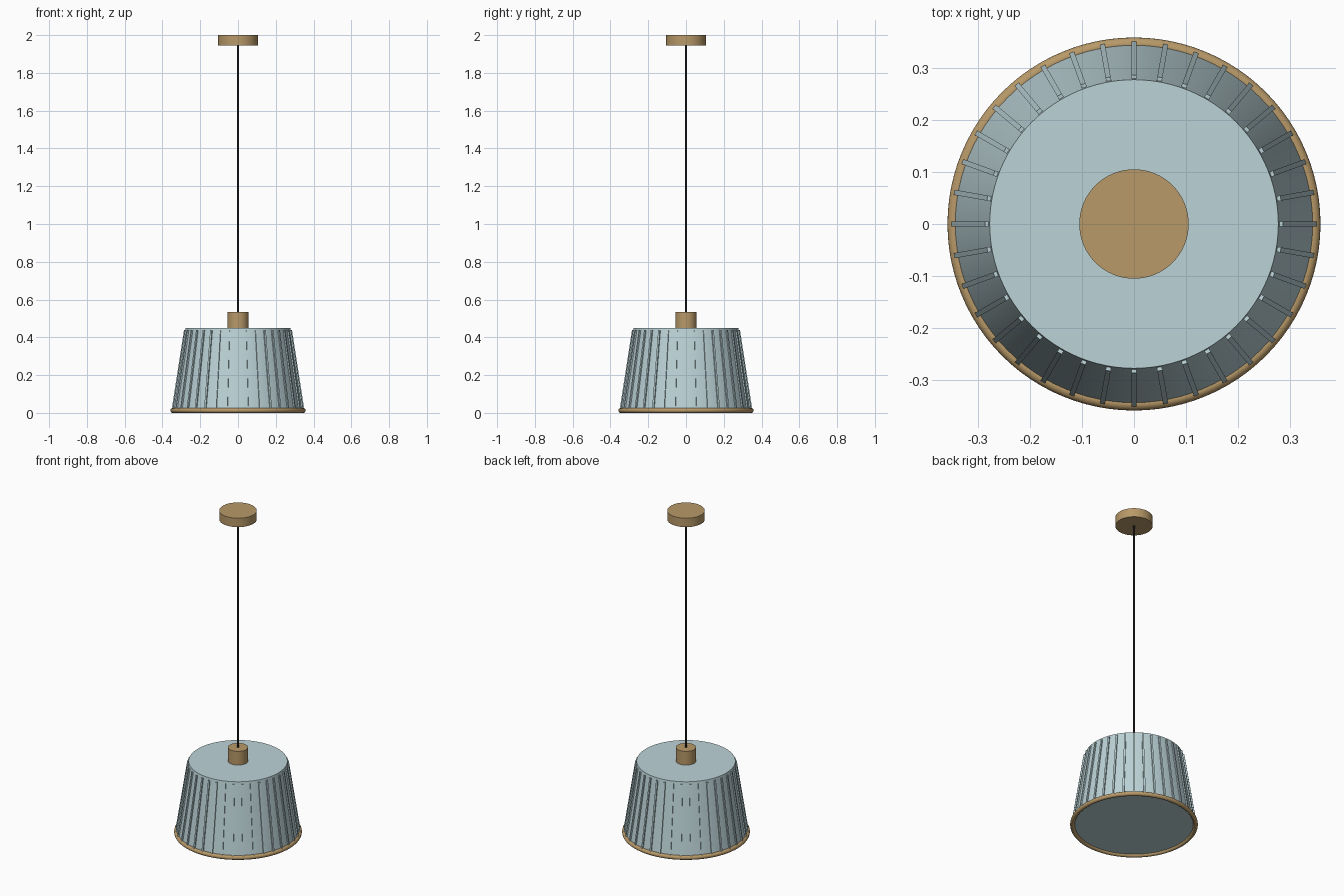
import bpy, math
from mathutils import Matrix, Vector

if "Cube" in bpy.data.objects:
    bpy.data.objects.remove(bpy.data.objects["Cube"])


def material(name, rgb):
    m = bpy.data.materials.new(name)
    m.diffuse_color = (*rgb, 1)
    m.use_nodes = True
    m.node_tree.nodes["Principled BSDF"].inputs["Base Color"].default_value = m.diffuse_color
    return m


BLUE = material("pale_blue", (0.50, 0.65, 0.68))
BRASS = material("brass", (0.48, 0.32, 0.14))
BLACK = material("black", (0.01, 0.01, 0.01))


def finish(name, mat, smooth=True):
    o = bpy.context.object
    o.name = name
    o.data.materials.append(mat)
    if smooth:
        bpy.ops.object.shade_smooth_by_angle(angle=math.radians(35))
    return o


def cone(name, r_low, r_top, z0, z1, mat, sides=64):
    bpy.ops.mesh.primitive_cone_add(vertices=sides, radius1=r_low, radius2=r_top,
                                    depth=z1 - z0, location=(0, 0, (z0 + z1) / 2))
    return finish(name, mat)


# Ceiling mount, cord and socket cap
cone("ceiling_canopy", 0.105, 0.105, 1.945, 2.0, BRASS)
cone("cord", 0.006, 0.006, 0.52, 1.95, BLACK, 16)
cone("socket_cap", 0.056, 0.056, 0.445, 0.535, BRASS, 48)

# Tapered closed shade
R0, R1, Z0, Z1 = 0.345, 0.277, 0.012, 0.45
cone("shade", R0, R1, Z0, Z1, BLUE, 96)

# Brass rim around the lower edge
bpy.ops.mesh.primitive_torus_add(major_radius=0.345, minor_radius=0.013, major_segments=96,
                                 minor_segments=16, location=(0, 0, 0.013))
finish("bottom_rim", BRASS)

# Slanted ribs around the shade
RIBS = 36
slope = (R0 - R1) / (Z1 - Z0)
zl, zh = 0.02, 0.437
zm = (zl + zh) / 2
rm = R0 - slope * (zm - Z0)
length = (zh - zl) * math.hypot(1, slope)
for i in range(RIBS):
    bpy.ops.mesh.primitive_cube_add(size=1)
    rib = finish(f"rib_{i + 1}", BLUE, smooth=False)
    rib.matrix_world = (Matrix.Rotation(i * math.tau / RIBS, 4, 'Z')
                        @ Matrix.Translation((rm + 0.001, 0, zm))
                        @ Matrix.Rotation(-math.atan(slope), 4, 'Y')
                        @ Matrix.Diagonal(Vector((0.012, 0.010, length, 1))))
